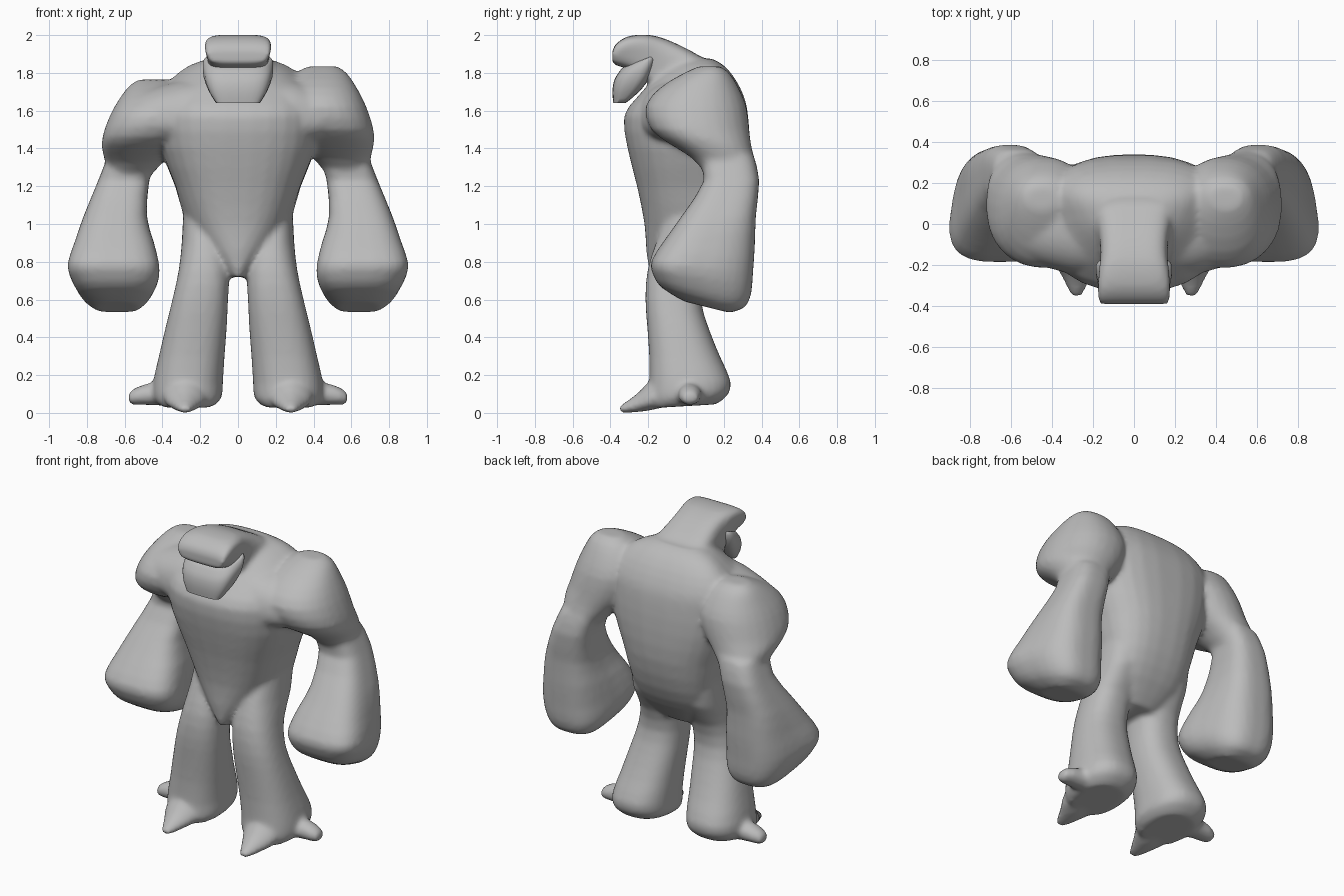
import bpy
import bmesh
import math

default_cube = bpy.data.objects.get("Cube")
if default_cube:
    bpy.data.objects.remove(default_cube, do_unlink=True)

# One plain stone colour for the whole figure
stone = bpy.data.materials.new("stone_grey")
stone.use_nodes = True
stone_colour = (0.5, 0.5, 0.5, 1)
stone.diffuse_color = stone_colour
stone.node_tree.nodes["Principled BSDF"].inputs["Base Color"].default_value = stone_colour

SIDES = 28


def rounded(value, power):
    """Sine or cosine bent towards a rounded box."""
    return math.copysign(abs(value) ** (2 / power), value)


def smooth_rings(rings):
    """Add an eased ring between each neighbouring pair."""
    result = []
    last = len(rings) - 1
    for i in range(last):
        before, here = rings[max(i - 1, 0)], rings[i]
        there, after = rings[i + 1], rings[min(i + 2, last)]
        result.append(here)
        result.append([(9 * (b + c) - a - d) / 16
                       for a, b, c, d in zip(before, here, there, after)])
    result.append(rings[last])
    return result


def loft(name, rings, axis="z", power=2.4, side=1):
    """Skin rings given as: position, centre, half width at the low edge,
    half width at the high edge, low edge, high edge, tilt.
    The axis is the direction in which the rings are stacked."""
    bm = bmesh.new()
    loops = []
    for position, centre, narrow, wide, low, high, tilt in smooth_rings(rings):
        loop = []
        for k in range(SIDES):
            angle = math.tau * (k + 0.5) / SIDES
            across = rounded(math.cos(angle), power)
            along = rounded(math.sin(angle), power)
            blend = (along + 1) / 2
            u = centre + across * (narrow + (wide - narrow) * blend)
            v = low + (high - low) * blend
            t = position + tilt * (high - low) * along / 2
            x, y, z = {"x": (t, u, v), "y": (u, t, v), "z": (u, v, t)}[axis]
            loop.append(bm.verts.new((side * x, y, z)))
        loops.append(loop)
    for lower, upper in zip(loops, loops[1:]):
        for k in range(SIDES):
            n = (k + 1) % SIDES
            bm.faces.new((lower[k], lower[n], upper[n], upper[k]))
    bm.faces.new(loops[0])
    bm.faces.new(loops[-1])
    bmesh.ops.recalc_face_normals(bm, faces=bm.faces)
    mesh = bpy.data.meshes.new(name)
    bm.to_mesh(mesh)
    bm.free()
    mesh.materials.append(stone)
    obj = bpy.data.objects.new(name, mesh)
    bpy.context.collection.objects.link(obj)
    return obj


def select(objects):
    bpy.ops.object.select_all(action="DESELECT")
    for obj in objects:
        obj.select_set(True)
    bpy.context.view_layer.objects.active = objects[0]


# Torso: wedge-shaped chest over a broad rounded back
body_parts = [loft("body", [
    (.72, 0, .02, .15, -.19, .09, 0),
    (.85, 0, .12, .28, -.21, .2, 0),
    (1, 0, .23, .31, -.22, .28, 0),
    (1.2, 0, .32, .345, -.26, .33, 0),
    (1.4, 0, .39, .43, -.31, .34, 0),
    (1.57, 0, .4, .47, -.33, .33, 0),
    (1.67, 0, .38, .47, -.26, .31, 0),
    (1.77, 0, .26, .41, -.17, .26, 0),
    (1.84, 0, .17, .31, -.1, .2, 0),
    (1.875, 0, .1, .19, -.05, .14, 0),
], power=2.6)]

# Shoulder girdle: fills the hollows between chest and arms
half_girdle = [
    (0, 0, .27, .25, 1.38, 1.8, 0),
    (.3, .01, .28, .23, 1.4, 1.76, 0),
    (.52, .03, .23, .18, 1.46, 1.7, 0),
]
body_parts += [loft("girdle", half_girdle, axis="x", side=s) for s in (1, -1)]

# Neck and head: hump running forward into a heavy brow
body_parts.append(loft("head", [
    (.2, 0, .36, .2, 1.62, 1.8, 0),
    (.09, 0, .29, .18, 1.6, 1.88, 0),
    (-.04, 0, .19, .17, 1.6, 1.95, 0),
    (-.14, 0, .15, .17, 1.66, 1.99, 0),
    (-.22, 0, .15, .18, 1.77, 2.003, 0),
    (-.31, 0, .15, .19, 1.82, 1.993, 0),
    (-.37, 0, .15, .19, 1.84, 1.955, 0),
    (-.39, 0, .145, .18, 1.85, 1.92, 0),
], axis="y", power=4.5))

# Arms: shoulder, elbow set back, and a club-like fist
forearm = [
    (.56, .64, .1, .12, -.01, .23, -.25),
    (.61, .645, .2, .16, -.13, .31, -.24),
    (.68, .65, .255, .185, -.175, .345, -.2),
    (.77, .66, .275, .19, -.185, .355, -.12),
    (.9, .655, .23, .18, -.115, .365, -.06),
    (1.04, .65, .175, .16, -.025, .37, 0),
    (1.23, .605, .14, .13, .095, .388, 0),
    (1.36, .56, .13, .13, .06, .36, 0),
]
shoulder = [
    (1.25, .59, .11, .11, .12, .37, 0),
    (1.35, .55, .155, .15, .03, .36, 0),
    (1.42, .52, .2, .2, -.08, .345, 0),
    (1.5, .475, .255, .23, -.185, .335, 0),
    (1.62, .435, .25, .24, -.215, .32, 0),
    (1.72, .43, .2, .2, -.14, .28, 0),
    (1.8, .44, .13, .14, -.01, .23, 0),
    (1.835, .45, .07, .08, .07, .18, 0),
]
for label, side, drop in (("left", 1, 0), ("right", -1, .07)):
    # The right shoulder hangs slightly lower
    lowered = [(r[0] - drop * (r[0] - 1.1) / .73, *r[1:]) for r in shoulder]
    body_parts.append(loft(label + "_shoulder", lowered, power=2.2, side=side))
    body_parts.append(loft(label + "_forearm", forearm, power=3, side=side))

# Legs: narrow thighs flaring into wide feet with two toes each
for label, side in (("left", 1), ("right", -1)):
    body_parts.append(loft(label + "_leg", [
        (.035, .27, .14, .13, -.19, .16, .06),
        (.08, .267, .185, .175, -.2, .22, .06),
        (.16, .265, .19, .18, -.195, .238, .03),
        (.3, .245, .178, .17, -.195, .18, 0),
        (.45, .222, .165, .16, -.205, .12, 0),
        (.6, .2, .15, .145, -.215, .08, 0),
        (.75, .18, .135, .135, -.205, .11, 0),
        (.9, .175, .115, .13, -.16, .2, 0),
        (1.05, .19, .09, .11, -.1, .22, 0),
    ], side=side))
    body_parts.append(loft(label + "_front_toe", [
        (-.355, .28, .025, .02, 0, .035, 0),
        (-.31, .28, .055, .04, 0, .065, 0),
        (-.25, .28, .09, .06, .005, .11, 0),
        (-.18, .28, .14, .08, .015, .18, 0),
        (-.08, .28, .14, .08, .04, .24, 0),
    ], axis="y", power=2, side=side))
    body_parts.append(loft(label + "_side_toe", [
        (.38, .02, .09, .07, .04, .21, 0),
        (.44, .02, .075, .06, .04, .165, 0),
        (.5, .02, .065, .06, .042, .15, 0),
        (.55, .02, .055, .05, .042, .13, 0),
        (.58, .02, .035, .035, .05, .105, 0),
    ], axis="x", power=2, side=side))

# Fuse the limbs into one skin and soften the seams
select(body_parts)
bpy.ops.object.join()
body = bpy.context.object
fuse = body.modifiers.new("fuse", "REMESH")
fuse.mode = "VOXEL"
fuse.voxel_size = 0.015
fuse.use_smooth_shade = True
soften = body.modifiers.new("soften", "SMOOTH")
soften.factor = 0.5
soften.iterations = 8

# Jaw: slanted scoop with cheeks rising at the back
jaw = loft("jaw", [
    (1.64, 0, .11, .12, -.385, -.32, 0),
    (1.7, 0, .145, .16, -.39, -.24, .1),
    (1.77, 0, .16, .195, -.385, -.18, .25),
    (1.83, 0, .155, .205, -.37, -.155, .45),
    (1.86, 0, .13, .195, -.34, -.165, .4),
], power=3.4)
select([jaw])
bpy.ops.object.shade_smooth_by_angle(angle=math.radians(65))
